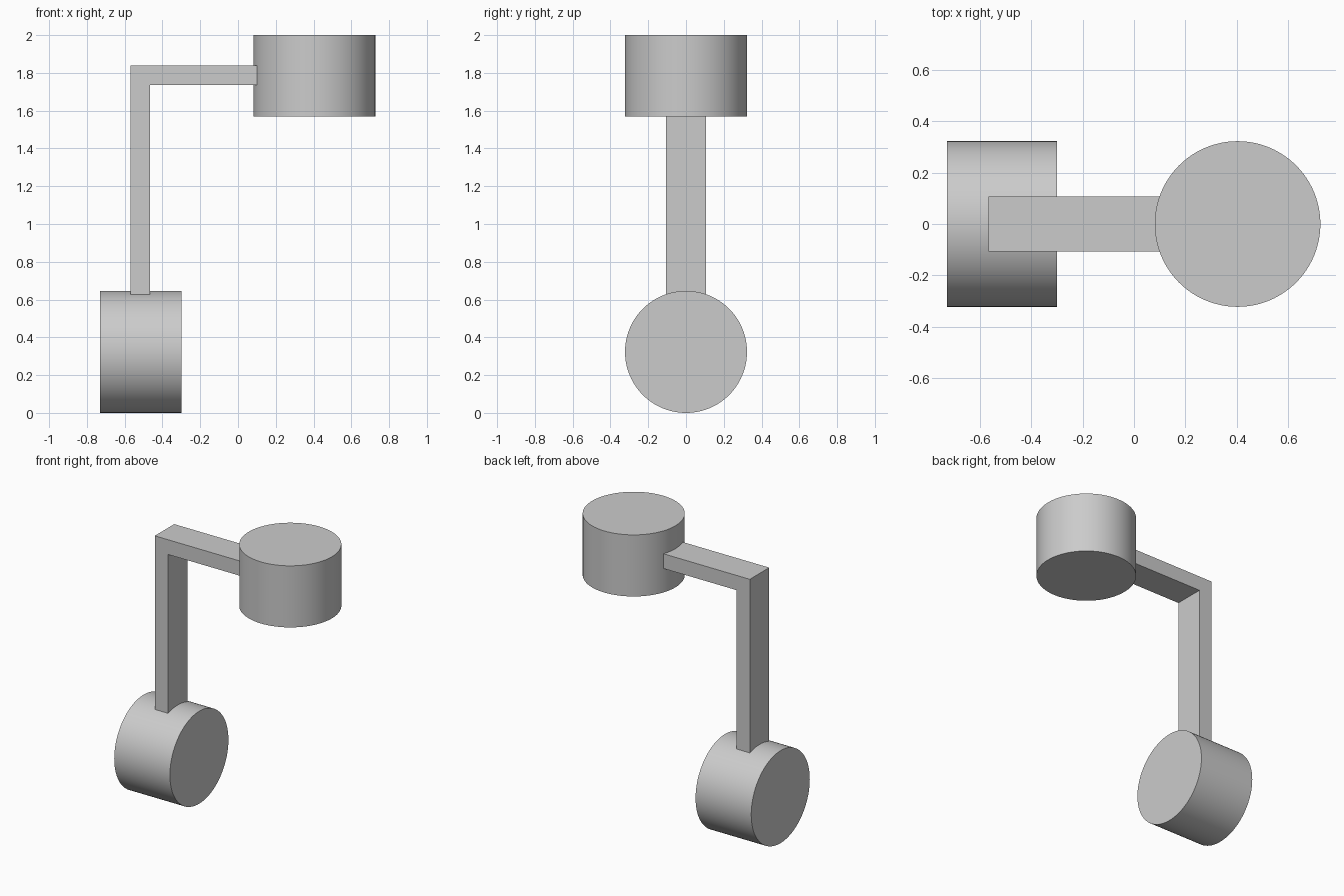
import bpy
import bmesh
import math

cube = bpy.data.objects.get("Cube")
if cube:
    bpy.data.objects.remove(cube, do_unlink=True)

grey = bpy.data.materials.new("light grey")
grey.use_nodes = True
grey.diffuse_color = (0.6, 0.6, 0.6, 1)
grey.node_tree.nodes["Principled BSDF"].inputs["Base Color"].default_value = (0.6, 0.6, 0.6, 1)

RADIUS, LENGTH = 0.323, 0.43


def drum(name, location, rotation):
    bpy.ops.mesh.primitive_cylinder_add(vertices=96, radius=RADIUS, depth=LENGTH,
                                        location=location, rotation=rotation)
    obj = bpy.context.object
    obj.name = name
    obj.data.materials.append(grey)
    bpy.ops.object.shade_smooth_by_angle(angle=math.radians(30))


# Two joint drums: lower one lies along x, upper one stands upright
drum("lower_joint", (-0.515, 0, RADIUS), (0, math.pi / 2, 0))
drum("upper_joint", (0.404, 0, 2 - LENGTH / 2), (0, 0, 0))

# L-shaped link: side profile extruded through its width
profile = [(-0.568, 0.6), (-0.465, 0.6), (-0.465, 1.737),
           (0.13, 1.737), (0.13, 1.84), (-0.568, 1.84)]
half_width = 0.107
bm = bmesh.new()
face = bm.faces.new([bm.verts.new((x, -half_width, z)) for x, z in profile])
extruded = bmesh.ops.extrude_face_region(bm, geom=[face])["geom"]
bmesh.ops.translate(bm, vec=(0, 2 * half_width, 0),
                    verts=[v for v in extruded if isinstance(v, bmesh.types.BMVert)])
bmesh.ops.recalc_face_normals(bm, faces=bm.faces)
mesh = bpy.data.meshes.new("link_arm")
bm.to_mesh(mesh)
bm.free()
mesh.materials.append(grey)
bpy.context.collection.objects.link(bpy.data.objects.new("link_arm", mesh))
